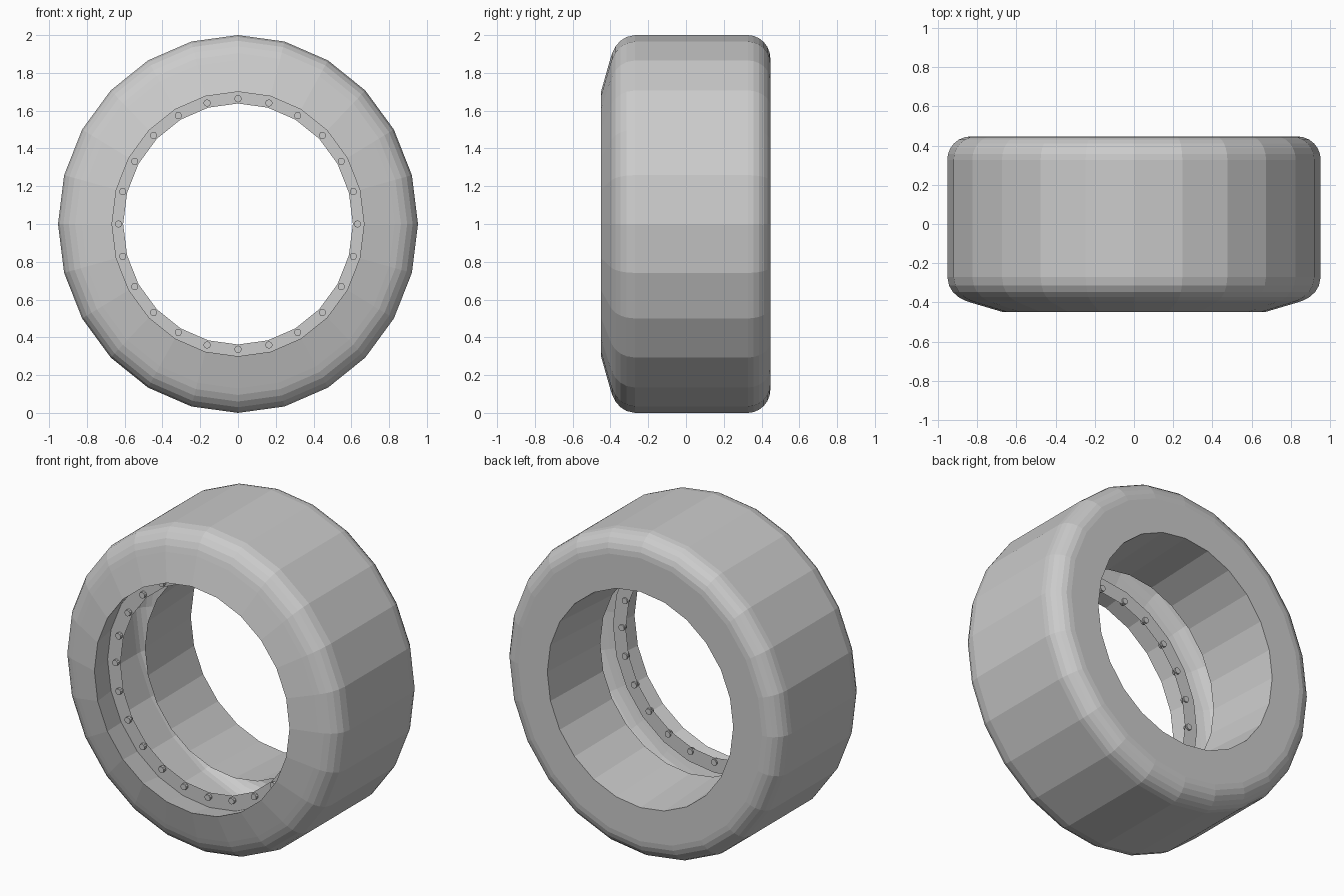
import bpy, bmesh, math
from mathutils import Matrix

if "Cube" in bpy.data.objects:
    bpy.data.objects.remove(bpy.data.objects["Cube"])

SIDES = 24
X_SCALE = 0.953   # the wheel is slightly narrower than it is tall


def lathe(name, profile, closed=True):
    """Revolve a (radius, y) profile around the y axis."""
    bm = bmesh.new()
    rings = []
    for i in range(SIDES):
        a = 2 * math.pi * i / SIDES
        rings.append([bm.verts.new((r * math.sin(a) * X_SCALE, y, 1 + r * math.cos(a)))
                      for r, y in profile])
    n = len(profile)
    for i in range(SIDES):
        a, b = rings[i], rings[(i + 1) % SIDES]
        for j in range(n if closed else n - 1):
            k = (j + 1) % n
            bm.faces.new((a[j], b[j], b[k], a[k]))
    return finish(name, bm, closed)


def finish(name, bm, recalc=True):
    if recalc:
        bmesh.ops.recalc_face_normals(bm, faces=bm.faces)
    me = bpy.data.meshes.new(name)
    bm.to_mesh(me)
    bm.free()
    ob = bpy.data.objects.new(name, me)
    bpy.context.collection.objects.link(ob)
    return ob


# Tyre shell: front wall, sloped sidewall, tread, rounded back shoulder, tapered barrel
back = [(0.875 + 0.125 * math.cos(t), 0.327 + 0.12 * math.sin(t))
        for t in (math.radians(15 * i) for i in range(7))]
lathe("tyre", [
    (0.73, -0.28), (0.70, -0.45), (0.87, -0.402), (0.905, -0.391), (0.94, -0.373),
    (0.97, -0.347), (0.99, -0.315), (1.0, -0.27)] + back +
    [(0.667, 0.447), (0.642, -0.036)], closed=False)

# Bolted clamp ring recessed in the front opening
lathe("clamp_ring", [(0.73, -0.28), (0.638, -0.28)], closed=False)

# Bolt heads around the ring
bm = bmesh.new()
for i in range(SIDES):
    a = 2 * math.pi * i / SIDES
    pos = (0.663 * math.sin(a) * X_SCALE, -0.285, 1 + 0.663 * math.cos(a))
    bmesh.ops.create_cone(bm, cap_ends=True, segments=10, radius1=0.019, radius2=0.019,
                          depth=0.03,
                          matrix=Matrix.Translation(pos) @ Matrix.Rotation(math.pi / 2, 4, 'X'))
finish("ring_bolts", bm)
